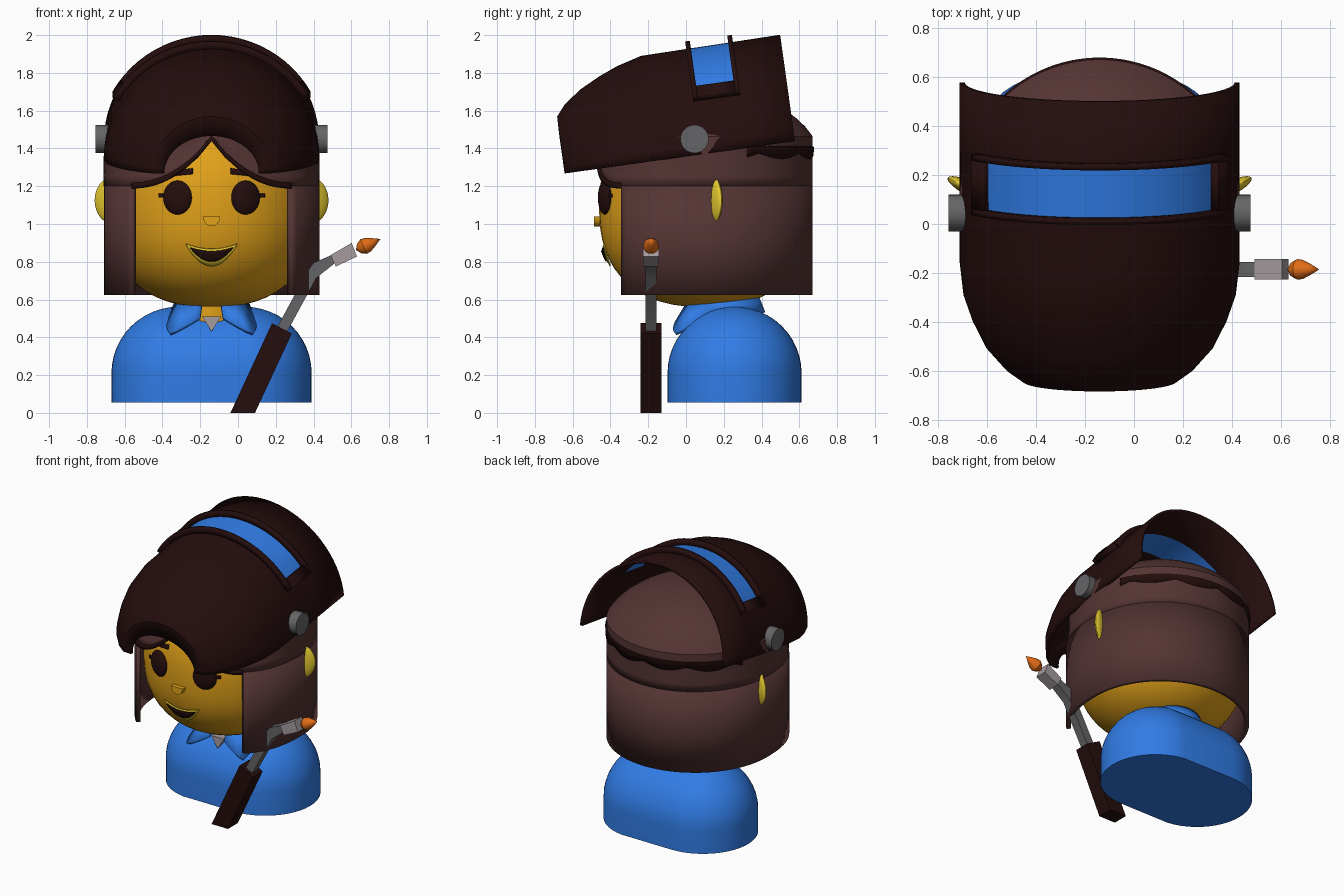
import bpy, bmesh
from math import sin, cos, pi, acos, asin, radians, sqrt, copysign
from mathutils import Vector

cube = bpy.data.objects.get("Cube")
if cube:
    bpy.data.objects.remove(cube)

CX = -0.14            # centre line of the figure
TILT = radians(8)     # tilt of the raised mask


def material(name, *rgb):
    m = bpy.data.materials.new(name)
    m.use_nodes = True
    m.diffuse_color = (*rgb, 1)
    m.node_tree.nodes["Principled BSDF"].inputs["Base Color"].default_value = (*rgb, 1)
    return m


skin = material("skin", 0.76, 0.36, 0.01)
yellow = material("bright yellow", 0.80, 0.60, 0.03)
hair = material("brown hair", 0.09, 0.034, 0.034)
dark = material("dark brown", 0.018, 0.004, 0.004)
blue = material("blue", 0.03, 0.20, 0.78)
grey = material("grey metal", 0.13, 0.13, 0.135)
silver = material("light grey", 0.38, 0.33, 0.35)
orange = material("flame orange", 0.75, 0.15, 0.008)


def finish(name, bm, mat, thick=0, angle=35):
    bmesh.ops.remove_doubles(bm, verts=bm.verts, dist=1e-4)
    bmesh.ops.recalc_face_normals(bm, faces=bm.faces)
    mesh = bpy.data.meshes.new(name)
    bm.to_mesh(mesh)
    bm.free()
    ob = bpy.data.objects.new(name, mesh)
    bpy.context.collection.objects.link(ob)
    mesh.materials.append(mat)
    if thick:
        mod = ob.modifiers.new("thickness", "SOLIDIFY")
        mod.thickness, mod.offset = thick, 0
    bpy.ops.object.select_all(action="DESELECT")
    ob.select_set(True)
    bpy.context.view_layer.objects.active = ob
    bpy.ops.object.shade_smooth_by_angle(angle=radians(angle))
    return ob


def sheet(name, rows, mat, closed=False, thick=0):
    """Skin a grid of points given row by row."""
    bm = bmesh.new()
    grid = [[bm.verts.new(p) for p in row] for row in rows]
    n = len(grid[0])
    for a, b in zip(grid, grid[1:]):
        for i in range(n if closed else n - 1):
            j = (i + 1) % n
            bm.faces.new((a[i], a[j], b[j], b[i]))
    return finish(name, bm, mat, thick)


def slab(name, pts, y0, y1, mat):
    """Extrude an x-z outline along y."""
    bm = bmesh.new()
    face = bm.faces.new([bm.verts.new((x, y0, z)) for x, z in pts])
    ext = bmesh.ops.extrude_face_region(bm, geom=[face])["geom"]
    bmesh.ops.translate(bm, vec=(0, y1 - y0, 0),
                        verts=[v for v in ext if isinstance(v, bmesh.types.BMVert)])
    return finish(name, bm, mat)


def ball(name, loc, size, mat, turn=0):
    bm = bmesh.new()
    bmesh.ops.create_uvsphere(bm, u_segments=24, v_segments=16, radius=1)
    bmesh.ops.scale(bm, vec=size, verts=bm.verts)
    ob = finish(name, bm, mat)
    ob.location, ob.rotation_euler.z = loc, turn
    return ob


def span(a, b, n):
    return [a + (b - a) * i / n for i in range(n + 1)]


FULL = span(0, 2 * pi, 48)[:-1]

# Torso: a stadium outline with a domed top
profile = [(0, 0.055), (0.355, 0.055)]
profile += [(0.355 * cos(t), 0.21 + 0.352 * sin(t)) for t in span(0, pi / 2, 12)]
sheet("torso", [[(CX + copysign(0.175, cos(a + 0.01)) + r * cos(a), 0.257 + r * sin(a), z)
                 for a in FULL] for r, z in profile], blue, closed=True)

# Neck, undershirt and collar
sheet("neck", [[(CX + 0.17 * cos(a), 0.2 + 0.17 * sin(a), z) for a in FULL]
               for z in (0.42, 0.64)], skin, closed=True)
slab("undershirt", [(CX - 0.05, 0.51), (CX, 0.43), (CX + 0.05, 0.51)], -0.03, 0.04, silver)


def collar_edge(phi, low):
    near = max(0, 1 - abs(min(phi, 2 * pi - phi) - 0.7) / 0.6) if low else 0
    r = 0.21 + 0.13 * near if low else 0.18
    z = 0.53 - 0.115 * near if low else 0.605
    return CX + r * sin(phi), 0.2 - r * cos(phi), z


sheet("collar", [[collar_edge(p, low) for p in span(0.25, 2 * pi - 0.25, 50)]
                 for low in (False, True)], blue, thick=0.02)


# Head: a slightly squared ball
def head_radius(z):
    return max(0, 1 - abs((z - 1.09) / 0.53) ** 2.4) ** (1 / 2.4)


def face_y(dx, z, off):
    return 0.1 - off - 0.56 * sqrt(max(0, head_radius(z) ** 2 - (dx / 0.55) ** 2))


levels = [1.09 - 0.53 * cos(t) for t in span(0, pi, 28)]
sheet("head", [[(CX + 0.55 * head_radius(z) * cos(a), 0.1 + 0.56 * head_radius(z) * sin(a), z)
                for a in FULL] for z in levels], skin, closed=True)


def face_patch(name, x0, x1, top, bottom, off, mat):
    """Thin plate that follows the face between two curves."""
    cols = span(x0, x1, 16)
    rows = [[(CX + x, face_y(x, z, off), z) for x in cols
             for z in [bottom(x) + k * (top(x) - bottom(x))]] for k in span(0, 1, 4)]
    return sheet(name, rows, mat, thick=0.008)


def arc(mid, end, width):
    return lambda x: mid + (end - mid) * (x / width) ** 2


face_patch("lips", -0.135, 0.135, arc(0.868, 0.895, 0.135), arc(0.778, 0.89, 0.135), 0.012, yellow)
face_patch("mouth", -0.112, 0.112, arc(0.856, 0.875, 0.112), arc(0.802, 0.872, 0.112), 0.02, dark)
slab("nose", [(CX + 0.046 * cos(t), 1.04 + 0.052 * sin(t)) for t in span(pi, 2 * pi, 12)],
     -0.488, -0.43, skin)

for side, s in (("left", 1), ("right", -1)):
    ball(side + "_eye", (CX + s * 0.18, face_y(0.18, 1.14, 0), 1.14), (0.08, 0.03, 0.09),
         dark, s * 0.33)
    face_patch(side + "_lash", s * 0.24, s * 0.28, lambda x: 1.16, lambda x: 1.14, 0.012, dark)
    face_patch(side + "_brow", s * 0.1, s * 0.2, lambda x: 1.31 - abs(x) * 0.15,
               lambda x: 1.275 - abs(x) * 0.1, 0.008, dark)
    ball(side + "_ear", (CX + s * 0.52, 0.14, 1.125), (0.11, 0.03, 0.125), yellow, s * 0.45)


# Hair: round at the back, squarer at the front
def hair_point(a, z, scale=1.0):
    e = 2 / 2.5 if sin(a) < 0 else 1
    r = 0.557 * scale
    return (CX + copysign(r * abs(cos(a)) ** e, cos(a)),
            0.1 + copysign(r * abs(sin(a)) ** e, sin(a)), z)


def fringe(a):
    if sin(a) >= 0:
        return 1.2
    t = abs(hair_point(a, 0)[0] - CX) / 0.42
    return 1.2 + 0.25 * max(0, 1 - t) ** 2.2


gap = acos((0.41 / 0.557) ** 1.25)
sheet("long_hair", [[hair_point(a, z) for a in span(-gap, pi + gap, 56)]
                    for z in (0.625, 0.9, 1.2)], hair, thick=0.028)

around = [a - pi / 2 for a in span(0, 2 * pi, 72)[:-1]]
crown = [[hair_point(a, fringe(a) + k * (1.46 - fringe(a)) * 0.4,
                     1 - 0.05 * k * max(0, -sin(a))) for a in around] for k in (0, 0.5, 1)]
for t in span(asin(0.4), pi / 2, 9):
    crown.append([hair_point(a, max(1.3 + 0.4 * sin(t), fringe(a) + 0.02), cos(t) / cos(asin(0.4))
                             * (1 - 0.05 * max(0, -sin(a)))) for a in around])
sheet("hair_crown", crown, hair, closed=True, thick=0.028)

# Dark edging along the fringe and a scalloped edge at the back
front = span(-pi + gap, -gap, 40)
sheet("fringe_edge", [[hair_point(a, fringe(a) + dz, 1.02) for a in front]
                      for dz in (-0.012, 0.018)], dark, thick=0.02)
back = span(0.4, pi - 0.4, 60)
sheet("crown_edge", [[hair_point(a, 1.375 - 0.03 * abs(sin(6 * a)), 1.025) for a in back],
                     [hair_point(a, 1.405, 1.03) for a in back],
                     [hair_point(a, 1.425, 0.96) for a in back]], dark, thick=0.01)


# Raised mask: arches swept from the open back to the chin lip
def place(ob):
    ob.location, ob.rotation_euler.x = (CX, 0, 1.358), TILT
    return ob


def arch(u, w, h, angles):
    return [(w * sin(t), u, h * cos(t)) for t in angles]


stations = [(0.583, 0.56, 0.558), (0.305, 0.56, 0.555), (0.105, 0.56, 0.553), (-0.16, 0.56, 0.55),
            (-0.29, 0.545, 0.515), (-0.39, 0.51, 0.475), (-0.5, 0.455, 0.42),
            (-0.59, 0.375, 0.355), (-0.637, 0.31, 0.3), (-0.639, 0.25, 0.2)]
half = span(-pi / 2, pi / 2, 34)
mask = place(sheet("mask", [arch(*s, half) for s in stations], dark, thick=0.02))
mask.data.materials.append(blue)
for p in mask.data.polygons:
    c = p.center
    if 0.105 < c.y < 0.305 and abs(c.x) < 0.56 * sin(radians(53)):
        p.material_index = 1

# Raised frame around the window
edge, rim = radians(53), radians(60)
for name, u0, u1, a0, a1 in (("front", 0.08, 0.105, -rim, rim), ("back", 0.305, 0.33, -rim, rim),
                             ("left", 0.105, 0.305, edge, rim), ("right", 0.105, 0.305, -rim, -edge)):
    place(sheet("window_frame_" + name, [arch(u, 0.582, 0.58, span(a0, a1, 24)) for u in (u0, u1)],
                dark, thick=0.046))

# Hinge knobs
for side, s in (("left", 1), ("right", -1)):
    ring = [(0.0, 0.54), (0.075, 0.54), (0.075, 0.615), (0.0, 0.615)]
    sheet(side + "_knob", [[(CX + s * d, 0.045 + r * cos(a), 1.45 + r * sin(a)) for a in FULL[::2]]
                           for r, d in ring], grey, closed=True)

# Torch: handle, bent pipe, nozzle and flame
slab("torch_handle", [(-0.04, 0), (0.09, 0), (0.285, 0.42), (0.18, 0.475)], -0.24, -0.13, dark)
slab("torch_pipe", [(0.2, 0.44), (0.255, 0.42), (0.415, 0.715), (0.51, 0.79), (0.495, 0.835),
                    (0.4, 0.795), (0.365, 0.745)], -0.215, -0.155, grey)
slab("torch_nozzle", [(0.49, 0.835), (0.518, 0.775), (0.63, 0.828), (0.602, 0.9)],
     -0.227, -0.143, silver)
axis = Vector((0.91, 0, 0.41))
up = Vector((-0.41, 0, 0.91))
drop = [(0, 0), (0.02, 0.028), (0.045, 0.042), (0.07, 0.039), (0.105, 0.022), (0.143, 0)]
sheet("flame", [[Vector((0.624, -0.185, 0.862)) + axis * d
                 + up * (r * cos(a)) + Vector((0, r * sin(a), 0)) for a in FULL[::3]]
                for d, r in drop], orange, closed=True)
